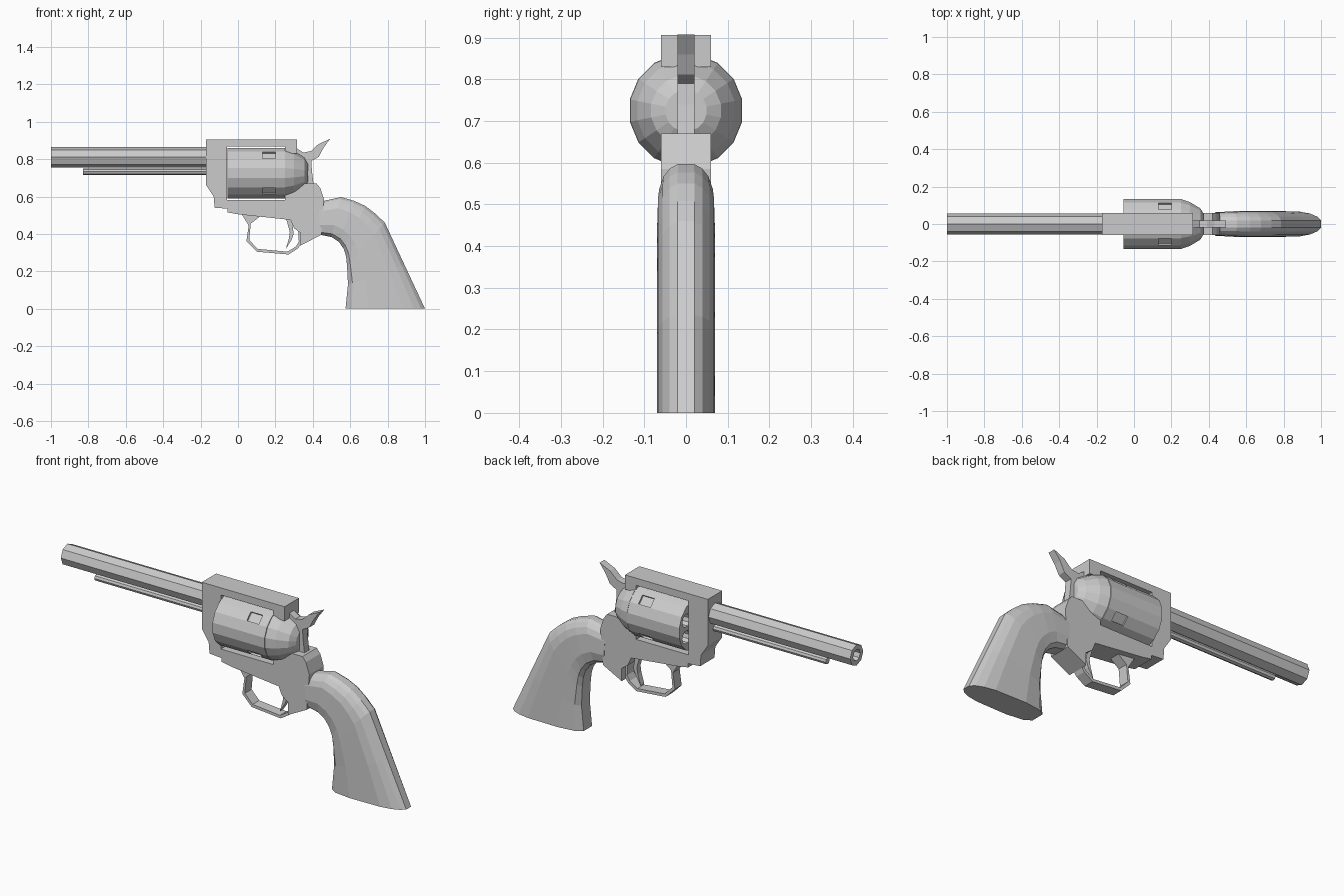
import bpy, bmesh
from math import sin, cos, pi, radians


def finish(name, bm):
    bmesh.ops.recalc_face_normals(bm, faces=bm.faces)
    mesh = bpy.data.meshes.new(name)
    bm.to_mesh(mesh)
    bm.free()
    ob = bpy.data.objects.new(name, mesh)
    bpy.context.collection.objects.link(ob)
    return ob


def loft(bm, rings):
    loops = [[bm.verts.new(p) for p in ring] for ring in rings]
    n = len(loops[0])
    for a, b in zip(loops, loops[1:]):
        for i in range(n):
            j = (i + 1) % n
            bm.faces.new((a[i], a[j], b[j], b[i]))
    bm.faces.new(loops[0])
    bm.faces.new(loops[-1])


def prism(name, pts, half):
    """Side profile in x, z extruded across y."""
    bm = bmesh.new()
    loft(bm, [[(x, y, z) for x, z in pts] for y in (-half, half)])
    return finish(name, bm)


def turn(bm, profile, cy, cz, sides, phase=0.0):
    """Rings of (x, radius) around an axis along x."""
    angles = [2 * pi * (i + phase) / sides for i in range(sides)]
    loft(bm, [[(x, cy + r * cos(a), cz + r * sin(a)) for a in angles] for x, r in profile])


def turned(name, profile, cz, sides, phase=0.0):
    bm = bmesh.new()
    turn(bm, profile, 0, cz, sides, phase)
    return finish(name, bm)


# Octagonal barrel with a bore, and the rod beneath it
turned("barrel", [(-0.16, 0.055), (-1, 0.055), (-1, 0.03), (-0.6, 0.03)], 0.81, 8)
turned("ejector_rod", [(-0.83, 0.017), (-0.16, 0.017)], 0.733, 8)

# Frame: front block, top strap and lower body around the window
prism("frame", [
    (-0.17, 0.906), (0.315, 0.906), (0.315, 0.83), (0.25, 0.83), (0.25, 0.868),
    (-0.058, 0.868), (-0.058, 0.582), (0.25, 0.582), (0.25, 0.67), (0.42, 0.67),
    (0.44, 0.645), (0.46, 0.585), (0.445, 0.395), (0.335, 0.338), (0.335, 0.405),
    (0.30, 0.43), (0.28, 0.475), (0.0, 0.505), (-0.055, 0.515), (-0.055, 0.535),
    (-0.125, 0.54), (-0.13, 0.6), (-0.17, 0.66)], 0.06)

# Rounded shield behind the cylinder
turned("recoil_shield", [(0.252, 0.136), (0.30, 0.119), (0.355, 0.085), (0.375, 0.05)],
       0.725, 16, 0.5)

# Cylinder with six chambers and locking notches
CZ = 0.725
cylinder = turned("cylinder", [(-0.055, 0.1375), (0.25, 0.1375)], CZ, 16, 0.5)
bm = bmesh.new()
for i in range(6):
    a = radians(30 + 60 * i)
    turn(bm, [(-0.1, 0.034), (0.2, 0.034)], 0.088 * cos(a), CZ + 0.088 * sin(a), 10)
for deg in (45, 135, 225, 315):
    a = radians(deg)
    rings = []
    for x in (0.13, 0.2):
        rings.append([(x, r * cos(a) - t * sin(a), CZ + r * sin(a) + t * cos(a))
                      for r, t in ((0.125, -0.024), (0.16, -0.024), (0.16, 0.024), (0.125, 0.024))])
    loft(bm, rings)
cutter = finish("cylinder_cutter", bm)
cutter.hide_render = True
cutter.hide_set(True)
cut = cylinder.modifiers.new("holes", "BOOLEAN")
cut.object = cutter
cut.solver = "EXACT"
cut.use_self = True

# Hammer
prism("hammer", [
    (0.31, 0.86), (0.35, 0.835), (0.39, 0.843), (0.43, 0.88), (0.492, 0.908),
    (0.457, 0.86), (0.432, 0.812), (0.392, 0.79), (0.395, 0.74), (0.405, 0.66),
    (0.31, 0.66)], 0.02)

# Trigger and its guard
prism("trigger", [
    (0.255, 0.49), (0.285, 0.49), (0.298, 0.40), (0.285, 0.365), (0.255, 0.318),
    (0.272, 0.375), (0.277, 0.41)], 0.015)
prism("trigger_guard", [
    (0.02, 0.505), (0.057, 0.445), (0.045, 0.36), (0.1, 0.305), (0.27, 0.29),
    (0.32, 0.322), (0.337, 0.345), (0.337, 0.41), (0.322, 0.415), (0.325, 0.36),
    (0.31, 0.333), (0.265, 0.305), (0.105, 0.32), (0.06, 0.367), (0.068, 0.455),
    (0.12, 0.495)], 0.028)

# Grip: rings from front edge to back edge with a rounded section
section = [(0, 0.035), (0.08, 0.058), (0.3, 0.07), (0.72, 0.067),
           (0.86, 0.056), (0.95, 0.04), (1, 0.02)]
section += [(t, -w) for t, w in reversed(section)]
spine = [
    (0.44, 0.395, 0.43, 0.57, 0.9), (0.50, 0.383, 0.55, 0.597, 0.96),
    (0.54, 0.357, 0.62, 0.577, 1), (0.565, 0.32, 0.68, 0.55, 1),
    (0.578, 0.28, 0.735, 0.508, 1), (0.583, 0.23, 0.785, 0.46, 1),
    (0.588, 0.13, 0.89, 0.235, 1), (0.575, 0, 1, 0, 1)]
bm = bmesh.new()
loft(bm, [[(fx + t * (bx - fx), w * s, fz + t * (bz - fz)) for t, w in section]
          for fx, fz, bx, bz, s in spine])
finish("grip", bm)
